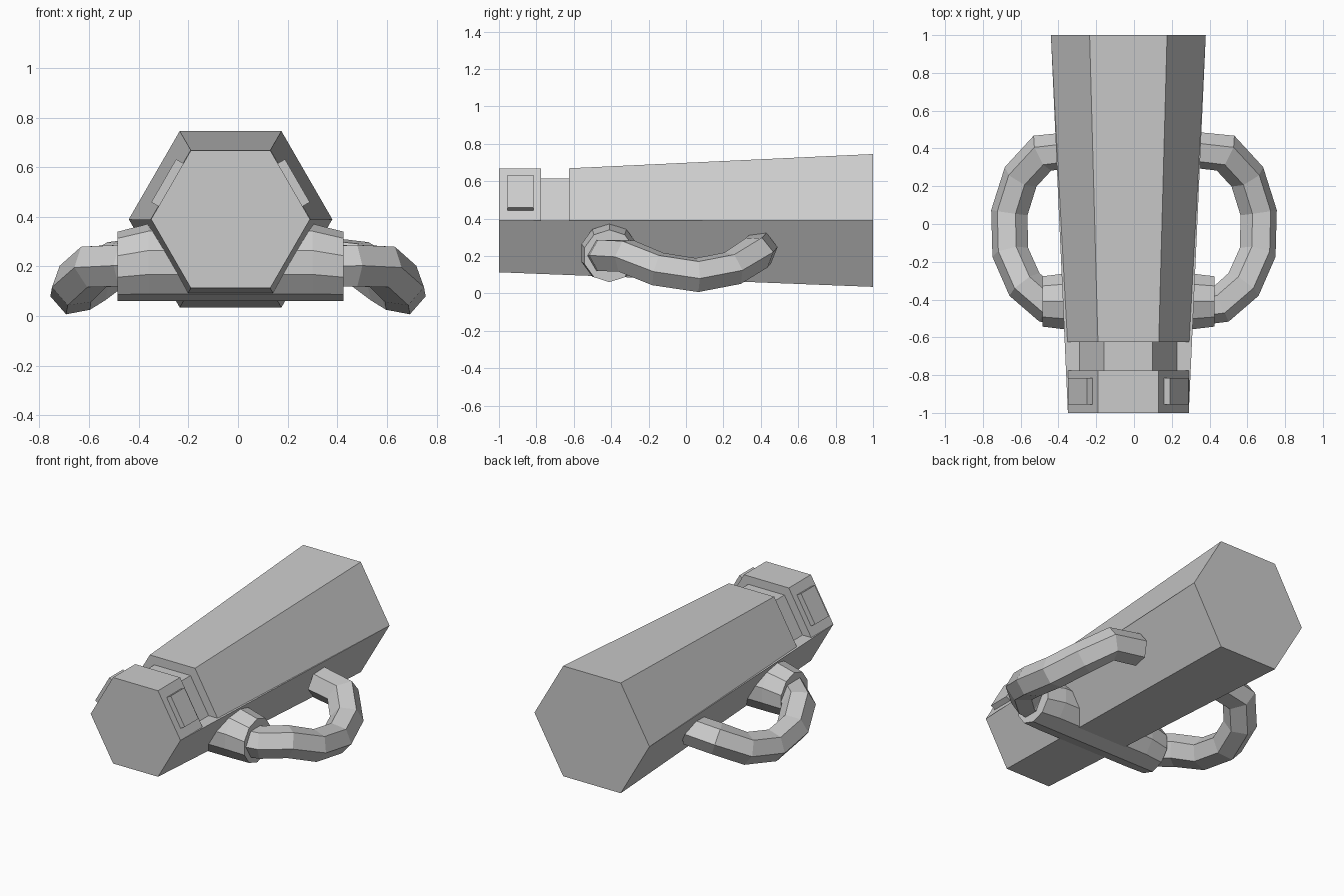
import bpy, bmesh
from math import sin, cos, pi, radians
from mathutils import Vector, Matrix

if "Cube" in bpy.data.objects:
    bpy.data.objects.remove(bpy.data.objects["Cube"])

CX, CZ = -0.03, 0.39   # axis of the hexagonal body


def loft(name, rings):
    """Skin a list of equal-length point rings and cap both ends."""
    bm = bmesh.new()
    vs = [[bm.verts.new(p) for p in ring] for ring in rings]
    n = len(vs[0])
    for a, b in zip(vs, vs[1:]):
        for i in range(n):
            j = (i + 1) % n
            bm.faces.new((a[i], a[j], b[j], b[i]))
    bm.faces.new(vs[0])
    bm.faces.new(vs[-1])
    bmesh.ops.recalc_face_normals(bm, faces=bm.faces)
    me = bpy.data.meshes.new(name)
    bm.to_mesh(me)
    bm.free()
    ob = bpy.data.objects.new(name, me)
    bpy.context.collection.objects.link(ob)
    return ob


def half_hex(y, r, side):
    """Upper (side=1) or lower (side=-1) half of a hexagon at depth y."""
    return [(CX + r * cos(k * pi / 3), y, CZ + side * r * sin(k * pi / 3))
            for k in range(4)]


# Hexagonal body: lower half, upper half, recessed neck and front cap
loft("body_lower", [half_hex(-1, 0.32, -1), half_hex(1, 0.41, -1)])
loft("body_upper", [half_hex(-0.625, 0.322, 1), half_hex(1, 0.41, 1)])
loft("neck", [half_hex(-0.79, 0.258, 1), half_hex(-0.61, 0.258, 1)])
loft("front_cap", [half_hex(-1, 0.32, 1), half_hex(-0.775, 0.32, 1)])

# Raised plates on the slanted sides of the front cap
for s, label in ((-1, "left"), (1, "right")):
    out = Vector((s * 0.866, 0, 0.5))
    up = Vector((-s * 0.5, 0, 0.866))
    mid = Vector((CX, 0, CZ)) + out * 0.277
    rings = []
    for y in (-0.955, -0.815):
        rings.append([mid + out * o + up * u + Vector((0, y, 0))
                      for o, u in ((-0.02, -0.1), (0.034, -0.1),
                                   (0.034, 0.1), (-0.02, 0.1))])
    loft("side_plate_" + label, rings)


# Cross bar under the body, slightly narrower at its ends
def bar_ring(x, r):
    return [(CX + x, -0.41 + r * sin(k * pi / 5), 0.06 + r + r * cos(k * pi / 5))
            for k in range(10)]


loft("cross_bar", [bar_ring(-0.455, 0.14), bar_ring(-0.33, 0.156),
                   bar_ring(0.33, 0.156), bar_ring(0.455, 0.14)])

# Bent hexagonal handles, swept with a twist-free frame
path = [Vector(p) for p in (
    (0.34, -0.44, 0.20), (0.46, -0.425, 0.203), (0.58, -0.32, 0.20),
    (0.655, -0.15, 0.13), (0.66, 0.06, 0.098), (0.60, 0.25, 0.135),
    (0.485, 0.375, 0.215), (0.30, 0.395, 0.235))]
R = 0.096
dirs = [(b - a).normalized() for a, b in zip(path, path[1:])]
up = Vector((0, 0, 1))
rings, prev = [], dirs[0]
for i, p in enumerate(path):
    d0, d1 = dirs[max(i - 1, 0)], dirs[min(i, len(dirs) - 1)]
    t = (d0 + d1).normalized()
    up = prev.rotation_difference(t) @ up
    up = (up - t * up.dot(t)).normalized()
    side = t.cross(up)
    miter = 1 / max(t.dot(d1), 0.8)
    rings.append([p + side * R * miter * cos(k * pi / 3) + up * R * sin(k * pi / 3)
                  for k in range(6)])
    prev = t
loft("handle_right", rings)
loft("handle_left", [[Vector((-v.x, v.y, v.z)) for v in r] for r in rings])
